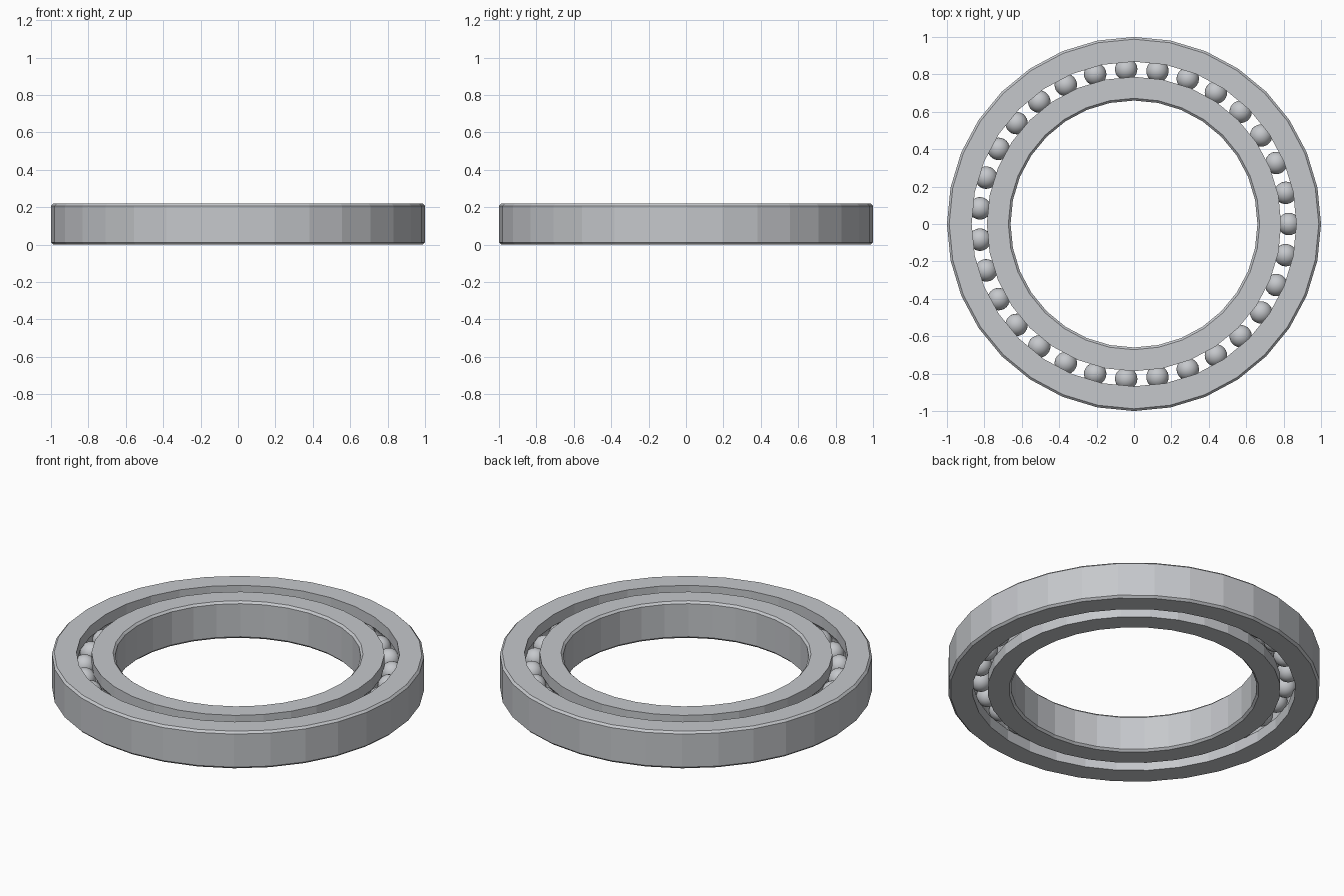
import bpy, bmesh, math

cube = bpy.data.objects.get("Cube")
if cube:
    bpy.data.objects.remove(cube, do_unlink=True)

HEIGHT, CHAMFER, SIDES = 0.22, 0.012, 32
BALLS, BALL_RADIUS, PITCH = 31, 0.06, 0.828
GAP_IN, GAP_OUT = 0.787, 0.868
MID = HEIGHT / 2

steel = bpy.data.materials.new("brushed steel")
steel.use_nodes = True
colour = (0.56, 0.575, 0.60, 1)
steel.diffuse_color = colour
steel.node_tree.nodes["Principled BSDF"].inputs["Base Color"].default_value = colour


def finish(name, bm):
    bmesh.ops.recalc_face_normals(bm, faces=bm.faces)
    mesh = bpy.data.meshes.new(name)
    bm.to_mesh(mesh)
    bm.free()
    mesh.materials.append(steel)
    obj = bpy.data.objects.new(name, mesh)
    bpy.context.collection.objects.link(obj)
    return obj


def lathe(name, profile):
    """Turn a closed (radius, z) profile around the z axis."""
    bm = bmesh.new()
    rings = []
    for i in range(SIDES):
        a = math.tau * i / SIDES
        rings.append([bm.verts.new((r * math.cos(a), r * math.sin(a), z)) for r, z in profile])
    n = len(profile)
    for i in range(SIDES):
        here, after = rings[i], rings[(i + 1) % SIDES]
        for j in range(n):
            k = (j + 1) % n
            bm.faces.new((here[j], after[j], after[k], here[k]))
    return finish(name, bm)


def race_profile(plain, gap):
    """Chamfered plain wall on one side, ball groove on the gap side."""
    side = 1 if plain > gap else -1
    edge = plain - side * CHAMFER
    points = [(edge, 0), (plain, CHAMFER), (plain, HEIGHT - CHAMFER), (edge, HEIGHT), (gap, HEIGHT)]
    reach = math.acos(abs(gap - PITCH) / BALL_RADIUS)
    for i in range(9):
        t = reach * (1 - i / 4)
        points.append((PITCH + side * BALL_RADIUS * math.cos(t), MID + BALL_RADIUS * math.sin(t)))
    return points + [(gap, 0)]


# Outer and inner rings
lathe("outer_ring", race_profile(1.0, GAP_OUT))
lathe("inner_ring", race_profile(0.66, GAP_IN))

# Balls share one mesh
bm = bmesh.new()
bmesh.ops.create_uvsphere(bm, u_segments=24, v_segments=14, radius=BALL_RADIUS)
for face in bm.faces:
    face.smooth = True
first = finish("ball_1", bm)
for i in range(BALLS):
    ball = first if i == 0 else first.copy()
    if i:
        ball.name = f"ball_{i + 1}"
        bpy.context.collection.objects.link(ball)
    a = math.tau * i / BALLS
    ball.location = (PITCH * math.cos(a), PITCH * math.sin(a), MID)
    ball.rotation_euler.z = a
